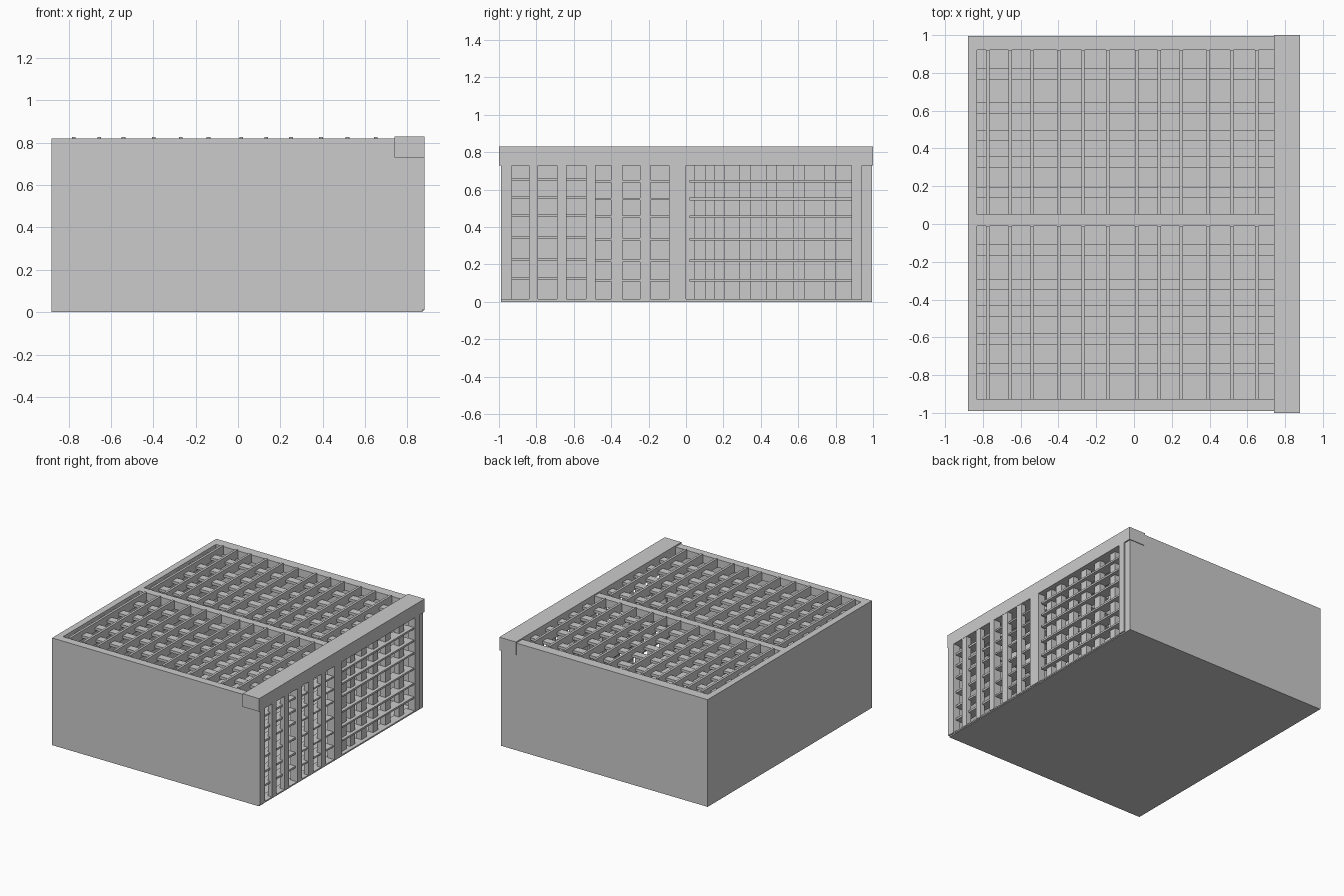
import bpy, bmesh
from mathutils import Matrix, Vector


def boxes(name, spans):
    """One object made of boxes, each given as (x0, x1, y0, y1, z0, z1)."""
    bm = bmesh.new()
    for x0, x1, y0, y1, z0, z1 in spans:
        centre = Matrix.Translation(((x0 + x1) / 2, (y0 + y1) / 2, (z0 + z1) / 2))
        size = Matrix.Diagonal(Vector((x1 - x0, y1 - y0, z1 - z0, 1)))
        bmesh.ops.create_cube(bm, size=1, matrix=centre @ size)
    mesh = bpy.data.meshes.new(name)
    bm.to_mesh(mesh)
    bm.free()
    obj = bpy.data.objects.new(name, mesh)
    bpy.context.collection.objects.link(obj)
    return obj


# Hollow shell: floor and three walls, open at the top and right
boxes("floor", [(-0.88, 0.87, -0.99, 0.995, 0, 0.01)])
boxes("left_wall", [(-0.88, -0.83, -0.99, 0.995, 0.01, 0.82)])
boxes("front_wall", [(-0.83, 0.87, -0.99, -0.945, 0.01, 0.82)])
boxes("back_wall", [(-0.83, 0.87, 0.94, 0.995, 0.01, 0.82)])

# Header beam over the open side
boxes("header_beam", [(0.74, 0.88, -1, 1, 0.73, 0.83)])

# Roof edge strips and centre beam
boxes("roof_frame", [(-0.83, 0.74, 0.92, 0.94, 0.76, 0.82),
                     (-0.83, 0.74, -0.945, -0.93, 0.76, 0.82),
                     (-0.83, 0.74, -0.01, 0.05, 0.76, 0.82)])

# Roof fins running front to back, in two bays
fin_x = [-0.775, -0.655, -0.54, -0.398, -0.27, -0.14,
         0.015, 0.133, 0.25, 0.392, 0.517, 0.65]
boxes("roof_fins", [(x - 0.009, x + 0.009, y0, y1, 0.76, 0.828)
                    for x in fin_x for y0, y1 in ((-0.93, -0.01), (0.05, 0.92))])

# Wide roof slats running left to right beneath the fin tops
slat_y = [-0.765, -0.608, -0.46, -0.32, -0.138, 0.168, 0.328, 0.468, 0.615, 0.793]
boxes("roof_slats", [(-0.83, 0.74, y - 0.029, y + 0.029, 0.775, 0.795) for y in slat_y])

# Main posts of the open side
post_spans = [(-0.99, -0.93), (-0.535, -0.485), (-0.09, 0.0), (0.885, 0.94)]
boxes("main_posts", [(0.82, 0.88, y0, y1, 0.01, 0.73) for y0, y1 in post_spans])

# Slim posts in the two front bays
slim_spans = [(-0.84, -0.79), (-0.69, -0.64), (-0.4, -0.34), (-0.245, -0.19)]
boxes("slim_posts", [(0.84, 0.878, y0, y1, 0.01, 0.73) for y0, y1 in slim_spans])

# Horizontal slats of the open side
slat_z = [0.115, 0.22, 0.335, 0.455, 0.55, 0.645]
boxes("front_bay_slats", [(0.79, 0.86, -0.93, -0.535, z + 0.001, z + 0.016) for z in slat_z])
boxes("middle_bay_slats", [(0.79, 0.87, -0.485, -0.09, z - 0.006, z + 0.006) for z in slat_z])
boxes("back_bay_slats", [(0.79, 0.87, 0.02, 0.885, z - 0.007, z + 0.007) for z in slat_z])

# Uprights behind the back bay slats
upright_y = [0.075, 0.18, 0.315, 0.457, 0.605, 0.77]
boxes("back_bay_uprights", [(0.80, 0.845, y - 0.029, y + 0.029, 0.01, 0.73)
                            for y in upright_y])

# Bottom sill below the slatwork
boxes("sill", [(0.80, 0.875, -0.93, 0.885, 0.005, 0.015)])
